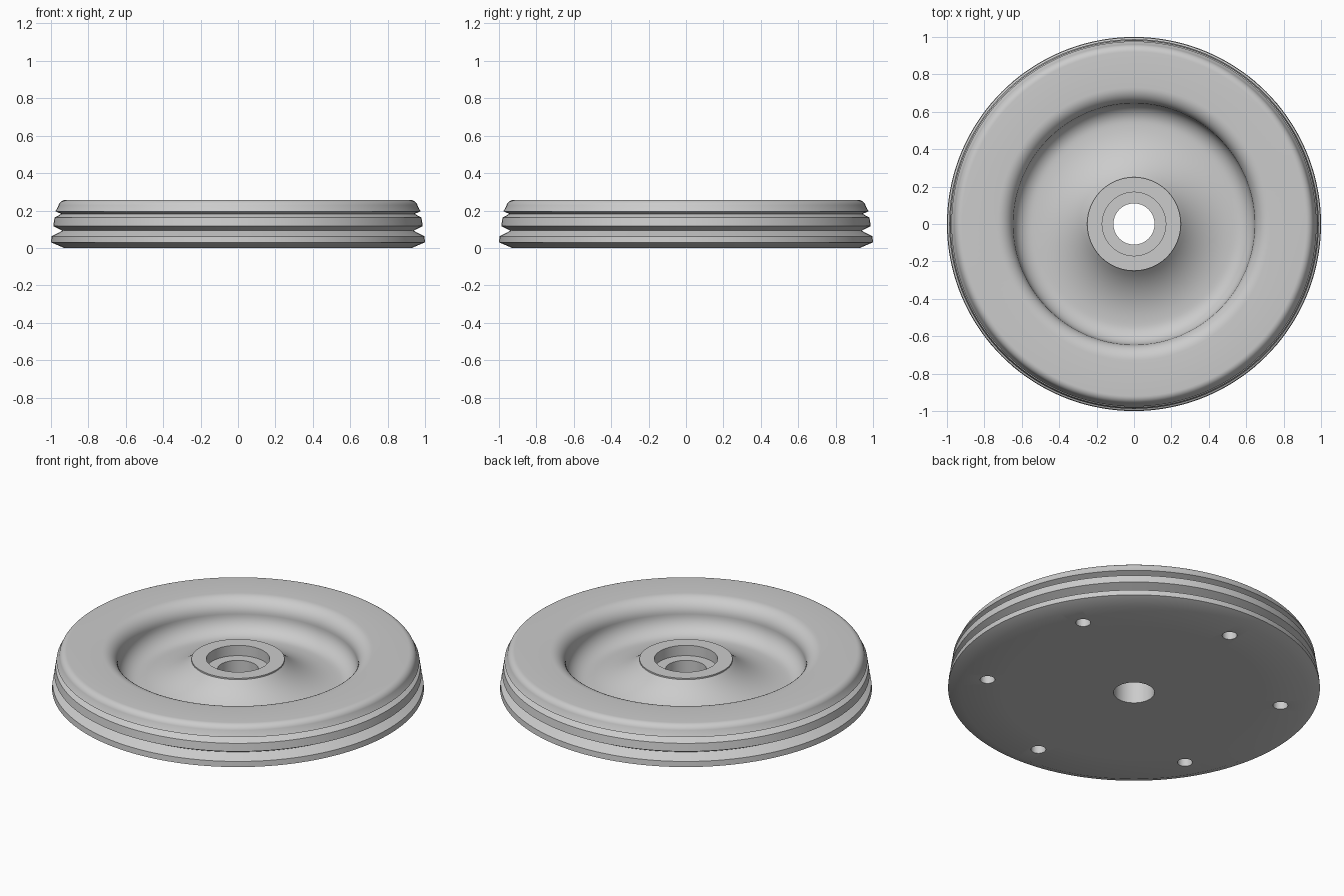
import bpy, bmesh, math

if "Cube" in bpy.data.objects:
    bpy.data.objects.remove(bpy.data.objects["Cube"])

SEG = 144


def arc(cx, cz, r, a0, a1, n):
    """Points on an arc in the radius/height plane, angles in degrees."""
    return [(cx + r * math.cos(math.radians(a0 + (a1 - a0) * i / n)),
             cz + r * math.sin(math.radians(a0 + (a1 - a0) * i / n))) for i in range(n + 1)]


def lathe(name, profile):
    """Revolve a closed (radius, height) profile around the z axis."""
    bm = bmesh.new()
    rings = []
    for k in range(SEG):
        a = 2 * math.pi * k / SEG
        rings.append([bm.verts.new((r * math.cos(a), r * math.sin(a), z)) for r, z in profile])
    n = len(profile)
    for k in range(SEG):
        a, b = rings[k], rings[(k + 1) % SEG]
        for i in range(n):
            j = (i + 1) % n
            bm.faces.new((a[i], b[i], b[j], a[j]))
    bmesh.ops.recalc_face_normals(bm, faces=bm.faces)
    mesh = bpy.data.meshes.new(name)
    bm.to_mesh(mesh)
    bm.free()
    ob = bpy.data.objects.new(name, mesh)
    bpy.context.collection.objects.link(ob)
    return ob


# Cross-section: underside, grooved edge, rounded rim, dished floor, hub, bore
profile = [(0.11, 0.0), (0.70, 0.0), (0.93, 0.0), (1.0, 0.03), (0.997, 0.062),
           (0.94, 0.092), (0.988, 0.117), (0.981, 0.162),
           (0.945, 0.182), (0.976, 0.196)]
profile += arc(0.92, 0.215, 0.042, 10, 90, 8)         # outer shoulder
profile += arc(0.73, 0.172, 0.085, 90, 180, 10)       # inner lip
profile += arc(0.545, 0.170, 0.10, 0, -90, 10)        # fillet into the floor
profile += arc(0.54, 0.46, 0.39, -92, -138, 10)       # floor rising to the hub
profile += [(0.25, 0.207), (0.17, 0.207), (0.17, 0.146), (0.11, 0.146)]
wheel = lathe("wheel_disc", profile)

# Six blind holes in the underside
bm = bmesh.new()
for k in range(6):
    a = math.radians(30 + 60 * k)
    made = bmesh.ops.create_cone(bm, cap_ends=True, segments=32, radius1=0.04,
                                 radius2=0.04, depth=0.3)
    bmesh.ops.translate(bm, verts=made["verts"],
                        vec=(0.8 * math.cos(a), 0.8 * math.sin(a), 0.0))
mesh = bpy.data.meshes.new("hole_cutter")
bm.to_mesh(mesh)
bm.free()
cutter = bpy.data.objects.new("hole_cutter", mesh)
cutter.hide_render = True
bpy.context.collection.objects.link(cutter)

mod = wheel.modifiers.new("holes", 'BOOLEAN')
mod.operation = 'DIFFERENCE'
mod.solver = 'EXACT'
mod.object = cutter
bpy.context.view_layer.objects.active = wheel
wheel.select_set(True)
bpy.ops.object.modifier_apply(modifier=mod.name)
bpy.data.objects.remove(cutter)

# Material and shading
grey = bpy.data.materials.new("plain_grey")
grey.diffuse_color = (0.6, 0.6, 0.6, 1.0)
grey.use_nodes = True
grey.node_tree.nodes["Principled BSDF"].inputs["Base Color"].default_value = grey.diffuse_color
wheel.data.materials.clear()
wheel.data.materials.append(grey)
for p in wheel.data.polygons:
    p.material_index = 0
bpy.ops.object.shade_smooth_by_angle(angle=math.radians(30))
